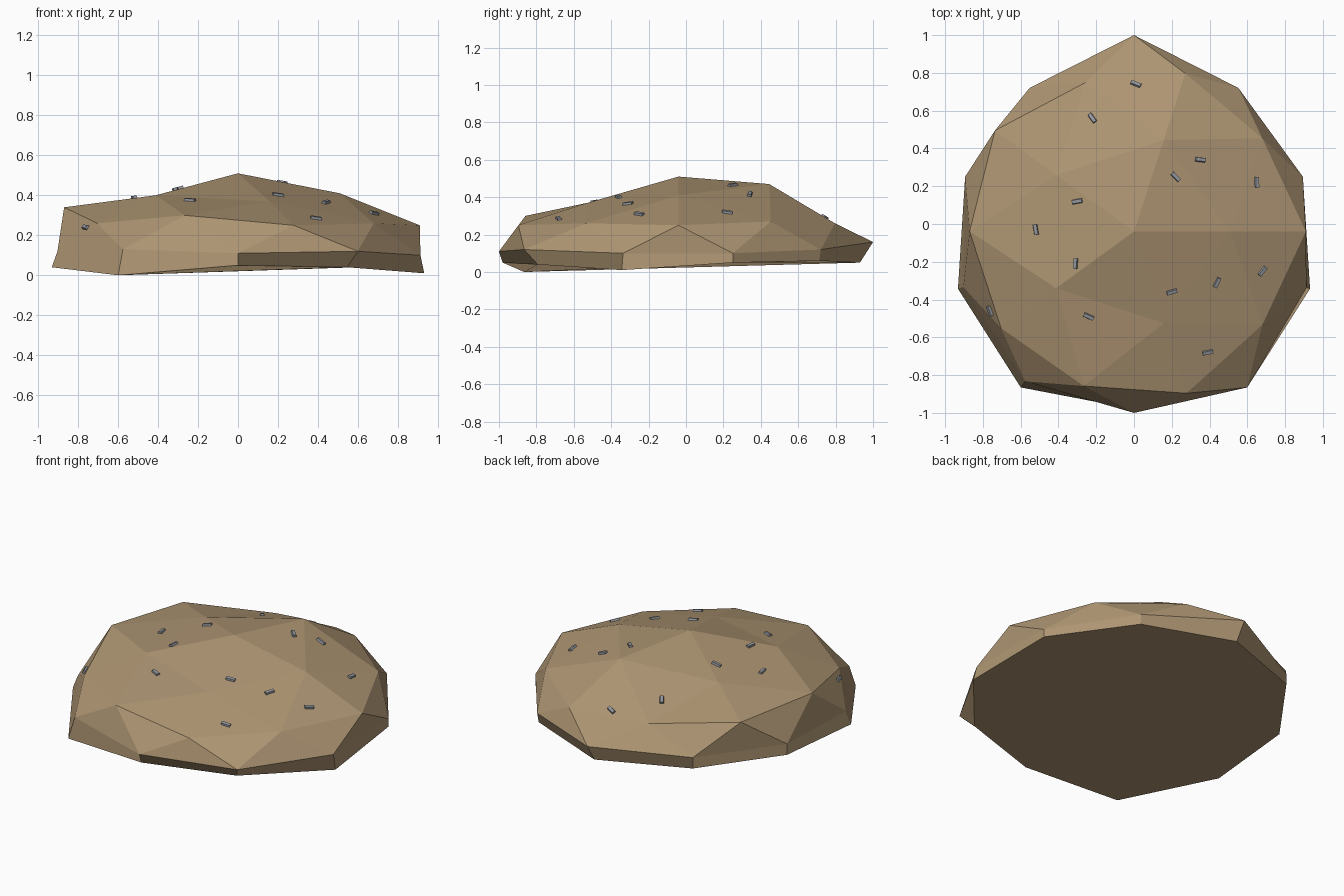
import bpy
import bmesh
from math import cos, sin, radians
from mathutils import Vector, Matrix
from mathutils.bvhtree import BVHTree

default = bpy.data.objects.get("Cube")
if default:
    bpy.data.objects.remove(default, do_unlink=True)


def make_material(name, colour, roughness=0.9):
    mat = bpy.data.materials.new(name)
    mat.use_nodes = True
    rgba = (*colour, 1)
    mat.diffuse_color = rgba
    shader = mat.node_tree.nodes["Principled BSDF"]
    shader.inputs["Base Color"].default_value = rgba
    shader.inputs["Roughness"].default_value = roughness
    return mat


def finish(bm, name, mat):
    bmesh.ops.recalc_face_normals(bm, faces=bm.faces)
    mesh = bpy.data.meshes.new(name)
    bm.to_mesh(mesh)
    mesh.materials.append(mat)
    obj = bpy.data.objects.new(name, mesh)
    bpy.context.collection.objects.link(obj)
    return obj


earth = make_material("sandy brown", (0.42, 0.30, 0.17))
stone = make_material("pebble grey", (0.29, 0.31, 0.34))

# Faceted mound: rings of points around a centre slightly towards the front
CENTRE_Y = -0.04
bm = bmesh.new()


def ring(start, radii, heights):
    step = 360 / len(radii)
    points = []
    for i, (r, z) in enumerate(zip(radii, heights)):
        a = radians(start + step * i)
        points.append(bm.verts.new((r * cos(a), CENTRE_Y + r * sin(a), z)))
    return points


apex = bm.verts.new((0, CENTRE_Y, 0.51))
crown = ring(0, [0.51] * 5, [0.41, 0.47, 0.4, 0.4, 0.37])
shoulder = ring(0, [0.91, 0.88, 0.91, 0.87, 0.9], [0.25, 0.26, 0.32, 0.26, 0.25])
ridge = ring(36, [0.84, 0.83, 0.87, 0.86, 0.84], [0.27, 0.28, 0.34, 0.3, 0.26])
rim = ring(18,
           [0.94, 0.94, 1.04, 0.94, 0.94, 0.95, 0.98, 0.96, 1.02, 0.96],
           [0.1, 0.12, 0.16, 0.13, 0.13, 0.12, 0.13, 0.11, 0.12, 0.1])
foot = ring(18,
            [0.94, 0.93, 0.97, 0.94, 0.94, 0.98, 1.02, 0.94, 0.93, 0.98],
            [0.05, 0.06, 0.05, 0.06, 0.06, 0.04, 0, 0.05, 0.04, 0.01])

# Triangulated dome, repeated in five sectors
for k in range(5):
    n = (k + 1) % 5
    a, b = rim[2 * k], rim[2 * k + 1]
    for tri in (
        (apex, crown[k], crown[n]),
        (crown[k], shoulder[k], ridge[k]),
        (crown[k], ridge[k], crown[n]),
        (crown[n], ridge[k], shoulder[n]),
        (shoulder[k], a, ridge[k]),
        (ridge[k], a, b),
        (shoulder[n], ridge[k], b),
        (shoulder[k], rim[2 * k - 1], a),
    ):
        bm.faces.new(tri)

# Low side wall and underside
for i in range(10):
    bm.faces.new((rim[i - 1], foot[i - 1], foot[i], rim[i]))
bm.faces.new(foot[::-1])
finish(bm, "mound", earth)
surface = BVHTree.FromBMesh(bm)
bm.free()

# Pebbles lying on the slope: x, y, turn in degrees
pebbles = [
    (0.01, 0.74, -25), (-0.22, 0.56, -55), (0.35, 0.34, -5),
    (0.22, 0.25, -45), (0.65, 0.22, 90), (-0.3, 0.12, 10),
    (-0.52, -0.03, 100), (-0.31, -0.21, 85), (0.2, -0.36, 15),
    (0.44, -0.31, 65), (0.68, -0.25, 50), (-0.24, -0.49, -25),
    (0.39, -0.68, 10), (-0.76, -0.46, -70),
]
for x, y, turn in pebbles:
    hit, normal, _, _ = surface.ray_cast(Vector((x, y, 2)), Vector((0, 0, -1)))
    if hit is None:
        continue
    if normal.z < 0:
        normal = -normal
    tilt = Vector((0, 0, 1)).rotation_difference(normal).to_matrix().to_4x4()
    place = Matrix.Translation(hit) @ tilt @ Matrix.Rotation(radians(turn), 4, "Z")
    chip = bmesh.new()
    bmesh.ops.create_cube(chip, size=1)
    bmesh.ops.scale(chip, vec=(0.055, 0.03, 0.024), verts=chip.verts)
    for v in chip.verts:
        if v.co.z > 0:
            v.co.y *= 0.6
    chip.transform(place)
    finish(chip, "pebble", stone)
    chip.free()
